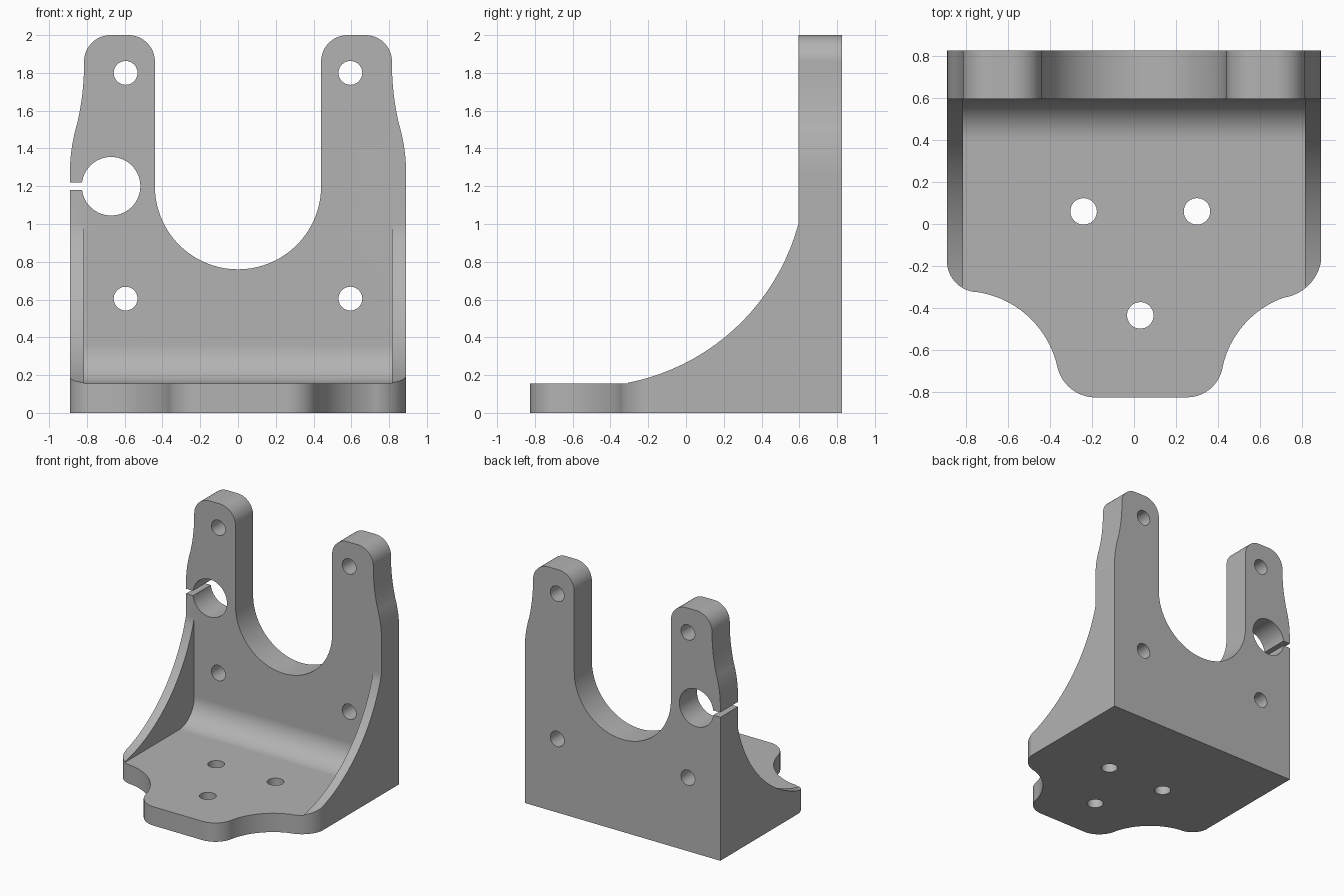
import bpy, bmesh, math
from mathutils import Vector

old = bpy.data.objects.get("Cube")
if old:
    bpy.data.objects.remove(old, do_unlink=True)

steel = bpy.data.materials.new("plain grey")
steel.use_nodes = True
steel.diffuse_color = (0.45, 0.45, 0.45, 1)
steel.node_tree.nodes["Principled BSDF"].inputs["Base Color"].default_value = (0.45, 0.45, 0.45, 1)


def arc(p, q, sag, n=20):
    """Points from p up to but not including q; positive sag bulges to the right."""
    p, q = Vector(p), Vector(q)
    if sag == 0:
        return [p]
    d = q - p
    h = d.length / 2
    radius = (h * h + sag * sag) / (2 * abs(sag))
    normal = Vector((d.y, -d.x)).normalized()
    c = (p + q) / 2 + normal * (sag - math.copysign(radius, sag))
    a = math.atan2(p.y - c.y, p.x - c.x)
    b = math.atan2(q.y - c.y, q.x - c.x)
    sweep = (b - a + math.pi) % (2 * math.pi) - math.pi
    rest = [a + sweep * i / n for i in range(1, n)]
    return [p] + [c + radius * Vector((math.cos(t), math.sin(t))) for t in rest]


def path(nodes, closed=True):
    """Each node is (u, v, sag of the segment that follows)."""
    pts = []
    ends = nodes[1:] + nodes[:1] if closed else nodes[1:]
    for a, b in zip(nodes, ends):
        pts += arc(a[:2], b[:2], a[2])
    return pts if closed else pts + [Vector(nodes[-1][:2])]


def circle(u, v, r, n=40):
    return [Vector((u + r * math.cos(2 * math.pi * i / n),
                    v + r * math.sin(2 * math.pi * i / n))) for i in range(n)]


def prism(name, pts, axis, lo, hi):
    """Extrude a closed outline along one axis."""
    place = {"x": lambda p, t: (t, p.x, p.y),
             "y": lambda p, t: (p.x, t, p.y),
             "z": lambda p, t: (p.x, p.y, t)}[axis]
    bm = bmesh.new()
    low = [bm.verts.new(place(p, lo)) for p in pts]
    high = [bm.verts.new(place(p, hi)) for p in pts]
    bm.faces.new(low)
    bm.faces.new(high)
    for i in range(len(pts)):
        j = (i + 1) % len(pts)
        bm.faces.new((low[i], low[j], high[j], high[i]))
    bmesh.ops.recalc_face_normals(bm, faces=bm.faces)
    mesh = bpy.data.meshes.new(name)
    bm.to_mesh(mesh)
    bm.free()
    mesh.materials.append(steel)
    ob = bpy.data.objects.new(name, mesh)
    bpy.context.collection.objects.link(ob)
    return ob


def carve(body, tool, operation="DIFFERENCE"):
    tool.hide_render = True
    mod = body.modifiers.new("carve", "BOOLEAN")
    mod.operation, mod.solver, mod.object = operation, "EXACT", tool
    bpy.context.view_layer.objects.active = body
    bpy.ops.object.modifier_apply(modifier=mod.name)
    bpy.data.objects.remove(tool, do_unlink=True)


# Side silhouette: floor, curved gusset edge, upright wall
bracket = prism("mounting_bracket", path([
    (-0.9, 0, 0), (0.825, 0, 0), (0.825, 2.1, 0), (0.595, 2.1, 0),
    (0.595, 1.0, -0.182), (-0.33, 0.155, 0), (-0.9, 0.155, 0)]), "x", -1, 1)

# Front silhouette: two arms around a round-bottomed opening
half = path([(0.89, -0.1, 0), (0.89, 1.27, 0.0095), (0.852, 1.53, -0.0093),
             (0.815, 1.85, 0), (0.815, 1.86, 0.041), (0.675, 2, 0),
             (0.58, 2, 0.041), (0.44, 1.86, 0), (0.44, 1.2, -0.129),
             (0, 0.76, 0)], closed=False)
mirrored = [Vector((-p.x, p.y)) for p in reversed(half[:-1])]
carve(bracket, prism("front_outline", half + mirrored, "y", -1.1, 1.1), "INTERSECT")

# Plan silhouette: floor tongue with flowing corners
carve(bracket, prism("floor_outline", path([
    (0.95, 0.9, 0), (-0.95, 0.9, 0), (-0.95, -0.18, 0), (-0.89, -0.19, 0.039),
    (-0.74, -0.325, -0.079), (-0.365, -0.68, 0.0355), (-0.2, -0.825, 0),
    (0.26, -0.825, 0.0355), (0.42, -0.69, -0.06), (0.715, -0.35, 0.039),
    (0.89, -0.18, 0), (0.95, -0.17, 0)]), "z", -0.2, 2.2), "INTERSECT")

# Pocket between the gussets, with a fillet where floor meets wall
carve(bracket, prism("pocket", path([
    (-1.2, 0.155, 0), (0.395, 0.155, 0.0586), (0.595, 0.355, 0),
    (0.595, 2.3, 0), (-1.2, 2.3, 0)]), "x", -0.815, 0.815))

# Bolt holes in the wall
for x in (-0.595, 0.595):
    for z in (0.605, 1.8):
        carve(bracket, prism("wall_hole", circle(x, z, 0.063), "y", 0.4, 1))

# Bolt holes in the floor
for x, y in ((-0.24, 0.06), (0.3, 0.06), (0.03, -0.435)):
    carve(bracket, prism("floor_hole", circle(x, y, 0.063), "z", -0.2, 0.4))

# Clamp bore and its slit
carve(bracket, prism("clamp_bore", circle(-0.672, 1.2, 0.155, 56), "y", 0.4, 1))
carve(bracket, prism("clamp_slit", path([
    (-1, 1.18, 0), (-0.75, 1.18, 0), (-0.75, 1.22, 0), (-1, 1.22, 0)]), "y", 0.4, 1))

# Smooth curves, crisp edges, flat faces kept flat
bpy.ops.object.select_all(action="DESELECT")
bracket.select_set(True)
bpy.context.view_layer.objects.active = bracket
bpy.ops.object.shade_smooth_by_angle(angle=math.radians(25))
weighted = bracket.modifiers.new("flat_face_normals", "WEIGHTED_NORMAL")
weighted.keep_sharp = True
